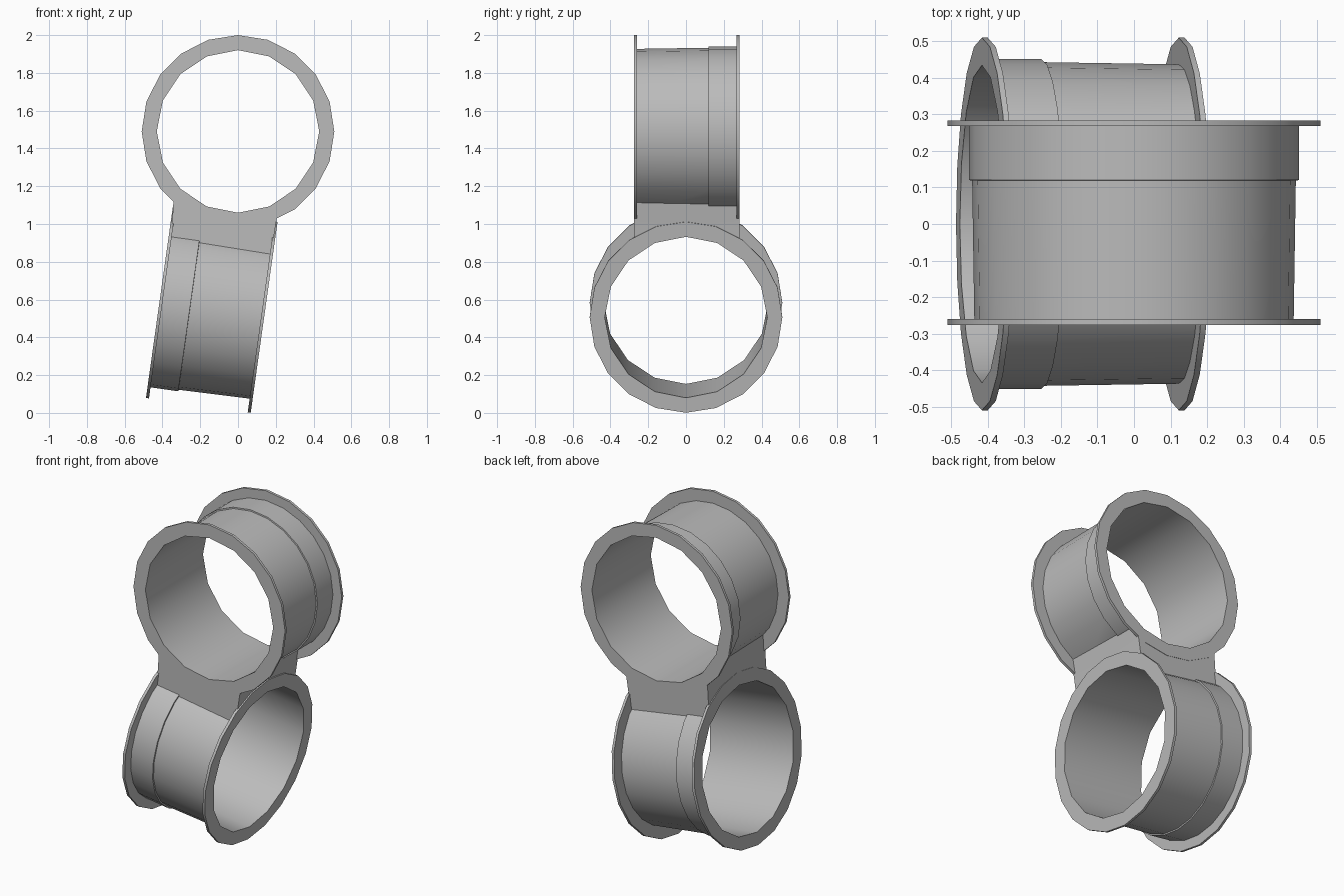
import bpy
import bmesh
import math
from mathutils import Vector, Matrix

cube = bpy.data.objects.get("Cube")
if cube:
    bpy.data.objects.remove(cube, do_unlink=True)

grey = bpy.data.materials.new("plain_grey")
grey.use_nodes = True
colour = (0.5, 0.5, 0.5, 1)
grey.diffuse_color = colour
grey.node_tree.nodes["Principled BSDF"].inputs["Base Color"].default_value = colour


def finish(name, bm):
    bmesh.ops.recalc_face_normals(bm, faces=bm.faces)
    mesh = bpy.data.meshes.new(name)
    bm.to_mesh(mesh)
    bm.free()
    mesh.materials.append(grey)
    obj = bpy.data.objects.new(name, mesh)
    bpy.context.collection.objects.link(obj)
    return obj


def frame(centre, axis):
    """Local z runs along the ring's axis."""
    return Matrix.Translation(centre) @ axis.to_track_quat('Z', 'Y').to_matrix().to_4x4()


def turned(name, stations, sides, matrix):
    """Closed turned solid from (radius, height) stations."""
    bm = bmesh.new()
    rings = []
    for radius, height in stations:
        angles = [2 * math.pi * i / sides for i in range(sides)]
        rings.append([bm.verts.new((radius * math.cos(a), radius * math.sin(a), height))
                      for a in angles])
    for low, high in zip(rings, rings[1:]):
        for i in range(sides):
            j = (i + 1) % sides
            bm.faces.new((low[i], low[j], high[j], high[i]))
    bm.faces.new(rings[0][::-1])
    bm.faces.new(rings[-1])
    bm.transform(matrix)
    return finish(name, bm)


def combine(target, tool, operation):
    """Apply a boolean and remove its tool."""
    tool.hide_render = True
    mod = target.modifiers.new(operation.lower(), 'BOOLEAN')
    mod.operation = operation
    mod.solver = 'EXACT'
    mod.object = tool
    bpy.context.view_layer.objects.active = target
    bpy.ops.object.modifier_apply(modifier=mod.name)
    bpy.data.objects.remove(tool, do_unlink=True)


HALF, LIP, RIM = 0.28, 0.016, 0.51
tilt = math.radians(8)
ring_frames = {
    "upper": frame(Vector((0, 0.004, 1.49)), Vector((0, 1, 0))),
    "lower": frame(Vector((-0.139, 0, 0.545)),
                   Vector((-math.cos(tilt), 0, math.sin(tilt)))),
}

# Neck block joining the two rings, slanted with the lower ring
outline = [(-0.375, 0.82), (0.17, 0.8), (0.2, 1.0), (0.222, 1.12), (-0.335, 1.24), (-0.347, 1.03)]
bm = bmesh.new()
face = bm.faces.new([bm.verts.new((x, -0.274, z)) for x, z in outline])
side = bmesh.ops.extrude_face_region(bm, geom=[face])
bmesh.ops.translate(bm, vec=(0, 0.556, 0),
                    verts=[v for v in side["geom"] if isinstance(v, bmesh.types.BMVert)])
coupling = finish("double_ring_coupling", bm)

# Drums with a slightly raised band, and a thin flange at each end
for name, matrix in ring_frames.items():
    drum = [(0.437, -HALF + 0.004), (0.443, 0.115), (0.451, 0.116), (0.451, HALF - 0.004)]
    combine(coupling, turned(name + "_drum", drum, 24, matrix), 'UNION')
    for end, start in (("near", -HALF), ("far", HALF - LIP)):
        flange = [(RIM, start), (RIM, start + LIP)]
        combine(coupling, turned(name + "_" + end + "_flange", flange, 20, matrix), 'UNION')

# Open bores through both rings
for name, matrix in ring_frames.items():
    bore = [(0.43, -0.32), (0.435, 0.32)]
    combine(coupling, turned(name + "_bore", bore, 16, matrix), 'DIFFERENCE')

bpy.ops.object.select_all(action='DESELECT')
coupling.select_set(True)
bpy.context.view_layer.objects.active = coupling
bpy.ops.object.shade_smooth_by_angle(angle=math.radians(30))
